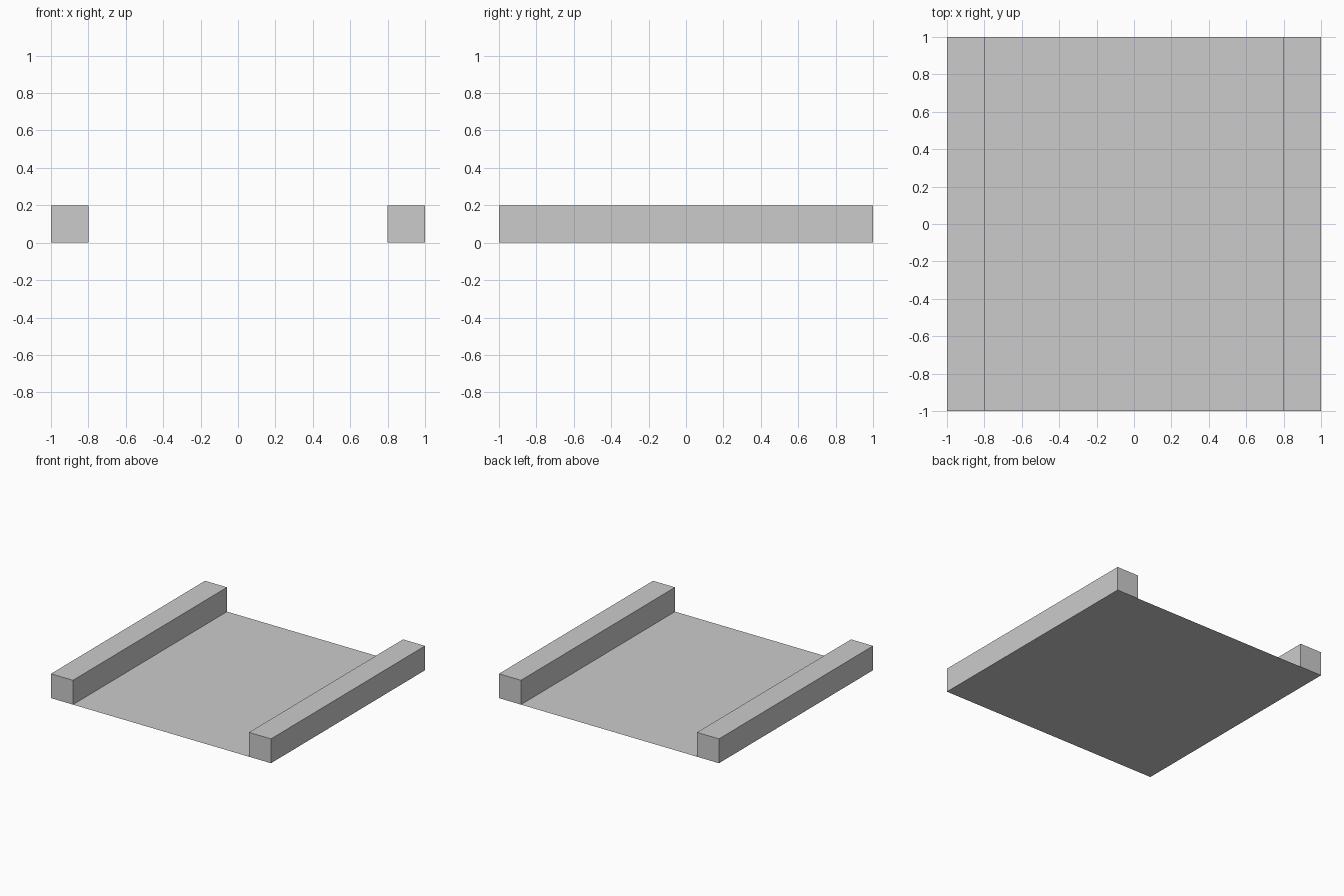
import bpy
import bmesh
from mathutils import Matrix, Vector

if "Cube" in bpy.data.objects:
    bpy.data.objects.remove(bpy.data.objects["Cube"])

SIZE = 2.0    # side of the square floor
RAIL = 0.2    # width and height of the rails


def add_object(name, bm):
    mesh = bpy.data.meshes.new(name)
    bm.to_mesh(mesh)
    bm.free()
    obj = bpy.data.objects.new(name, mesh)
    bpy.context.collection.objects.link(obj)
    return obj


# Thin single-sheet floor
bm = bmesh.new()
bmesh.ops.create_grid(bm, x_segments=1, y_segments=1, size=SIZE / 2)
add_object("floor_panel", bm)


# Square side rails, open underneath where the floor closes them
def side_rail(name, side):
    bm = bmesh.new()
    centre = Vector((side * (SIZE - RAIL) / 2, 0, RAIL / 2))
    bmesh.ops.create_cube(
        bm, size=1,
        matrix=Matrix.Translation(centre) @ Matrix.Diagonal((RAIL, SIZE, RAIL, 1)))
    bm.normal_update()
    bottom = [f for f in bm.faces if f.normal.z < -0.5]
    bmesh.ops.delete(bm, geom=bottom, context='FACES_ONLY')
    add_object(name, bm)


side_rail("left_rail", -1)
side_rail("right_rail", 1)
